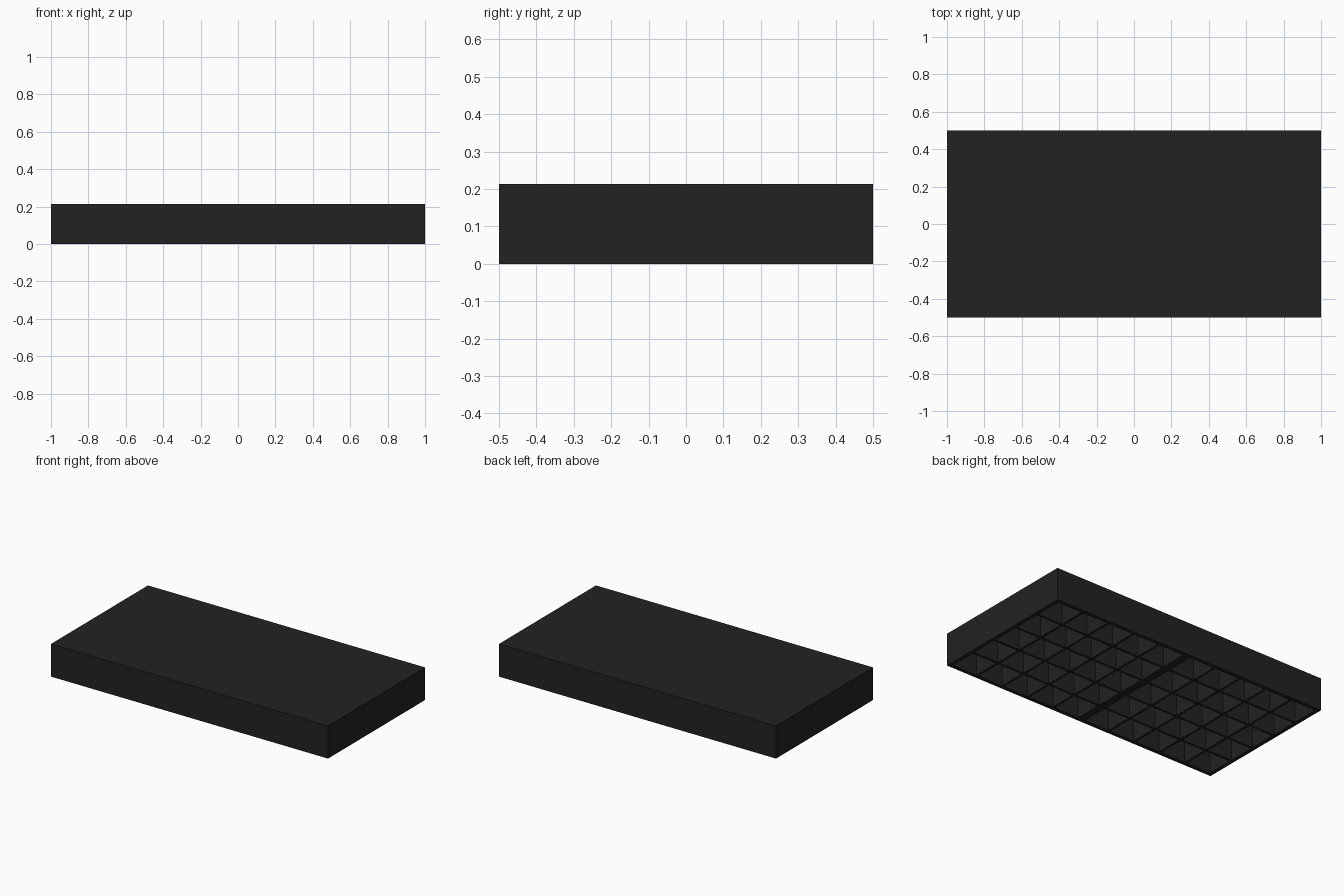
import bpy
import bmesh
from mathutils import Matrix, Vector

LENGTH, WIDTH, HEIGHT = 2.0, 1.0, 0.213
RIM = 0.025      # outer wall of each square half
RIB = 0.014      # thin wall between pockets
TOP = 0.022      # plate over the pockets
CELLS = 5        # pockets per side of each half

if "Cube" in bpy.data.objects:
    bpy.data.objects.remove(bpy.data.objects["Cube"], do_unlink=True)


def add_box(bm, center, size):
    bmesh.ops.create_cube(
        bm, size=1,
        matrix=Matrix.Translation(center) @ Matrix.Diagonal((*size, 1)))


def make_object(name, bm):
    mesh = bpy.data.meshes.new(name)
    bm.to_mesh(mesh)
    bm.free()
    obj = bpy.data.objects.new(name, mesh)
    bpy.context.collection.objects.link(obj)
    return obj


# Solid slab
bm = bmesh.new()
add_box(bm, Vector((0, 0, HEIGHT / 2)), (LENGTH, WIDTH, HEIGHT))
slab = make_object("hollow_slab", bm)

# Pockets: a square grid in each half, open underneath
pocket = (WIDTH - 2 * RIM - (CELLS - 1) * RIB) / CELLS
pitch = pocket + RIB
offsets = [(i - (CELLS - 1) / 2) * pitch for i in range(CELLS)]
depth = HEIGHT - TOP
bm = bmesh.new()
for half in (-1, 1):
    for dx in offsets:
        for dy in offsets:
            center = Vector((half * LENGTH / 4 + dx, dy, 0))
            add_box(bm, center, (pocket, pocket, 2 * depth))
cutter = make_object("pocket_cutter", bm)
cutter.hide_render = True

# Cut the pockets, then discard the cutter
cut = slab.modifiers.new("pockets", 'BOOLEAN')
cut.operation = 'DIFFERENCE'
cut.solver = 'EXACT'
cut.object = cutter
bpy.context.view_layer.objects.active = slab
bpy.ops.object.modifier_apply(modifier=cut.name)
bpy.data.objects.remove(cutter, do_unlink=True)

# Near-black finish
black = bpy.data.materials.new("matte_black")
black.use_nodes = True
color = (0.016, 0.016, 0.016, 1)
black.diffuse_color = color
shader = black.node_tree.nodes["Principled BSDF"]
shader.inputs["Base Color"].default_value = color
shader.inputs["Roughness"].default_value = 0.6
slab.data.materials.clear()
slab.data.materials.append(black)
